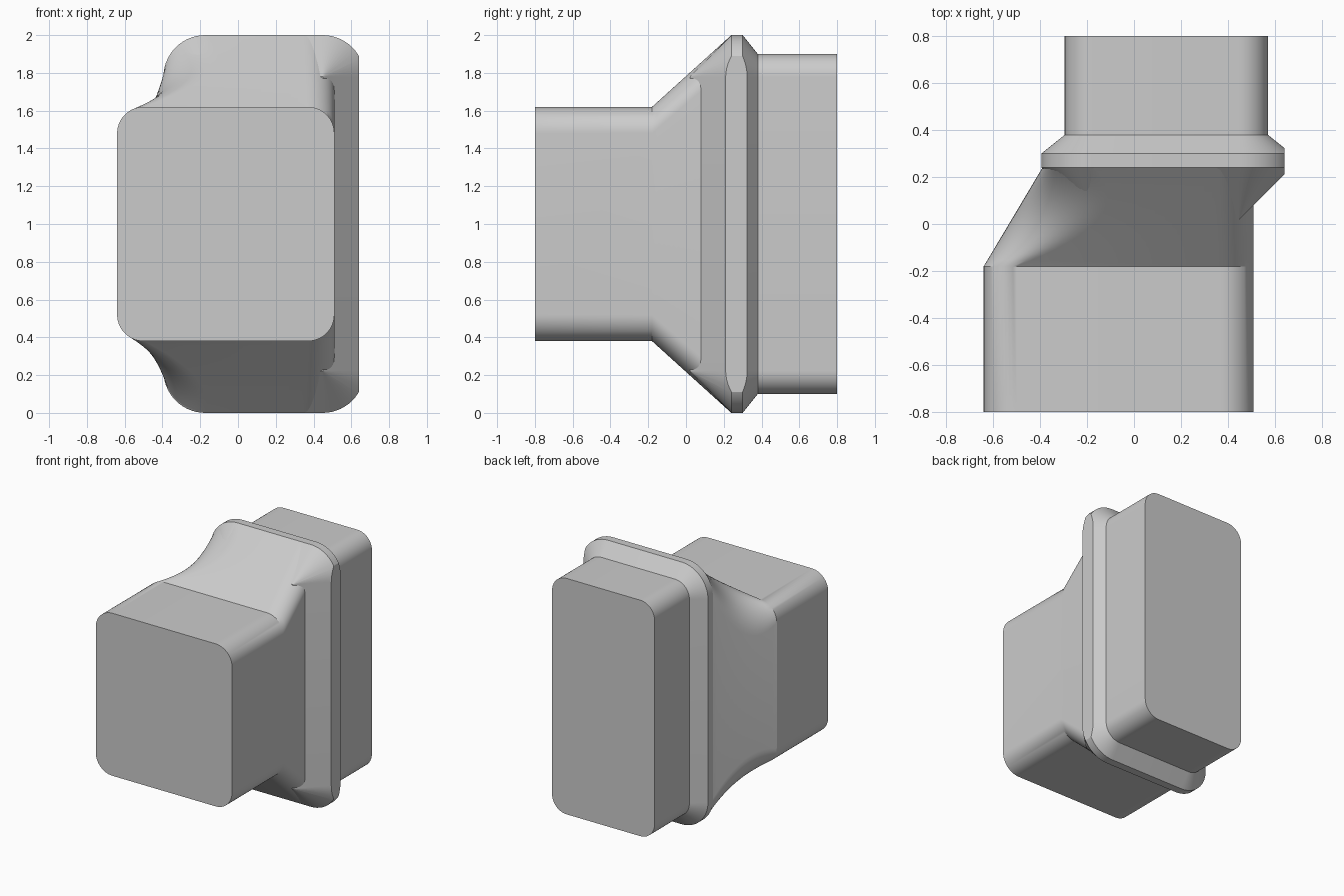
import bpy
import bmesh
import math

old = bpy.data.objects.get("Cube")
if old:
    bpy.data.objects.remove(old)

# Single plain grey
grey = bpy.data.materials.new("light grey")
grey.use_nodes = True
grey.diffuse_color = (0.6, 0.6, 0.6, 1)
grey.node_tree.nodes["Principled BSDF"].inputs["Base Color"].default_value = (0.6, 0.6, 0.6, 1)

SEGMENTS = 14


def section(y, x0, x1, z0, z1, radii):
    """Rounded rectangle; radii run top right, top left, bottom left, bottom right."""
    corners = [(x1, z1, -1, -1), (x0, z1, 1, -1), (x0, z0, 1, 1), (x1, z0, -1, 1)]
    ring = []
    for k, ((x, z, sx, sz), r) in enumerate(zip(corners, radii)):
        for i in range(SEGMENTS + 1):
            a = math.pi / 2 * (k + i / SEGMENTS)
            ring.append((x + sx * r + r * math.cos(a), y, z + sz * r + r * math.sin(a)))
    return ring


def loft(name, rings, clip_x=None):
    """Skin a row of matching rings, cap both ends and optionally trim one side."""
    bm = bmesh.new()
    loops = [[bm.verts.new(p) for p in ring] for ring in rings]
    n = len(loops[0])
    for a, b in zip(loops, loops[1:]):
        for i in range(n):
            j = (i + 1) % n
            bm.faces.new((a[i], a[j], b[j], b[i]))
    bm.faces.new(loops[0])
    bm.faces.new(loops[-1])
    if clip_x is not None:
        cut = bmesh.ops.bisect_plane(
            bm, geom=bm.verts[:] + bm.edges[:] + bm.faces[:],
            plane_co=(clip_x, 0, 0), plane_no=(1, 0, 0), clear_outer=True)
        edges = [e for e in cut["geom_cut"] if isinstance(e, bmesh.types.BMEdge)]
        bmesh.ops.edgeloop_fill(bm, edges=edges)
    bmesh.ops.recalc_face_normals(bm, faces=bm.faces[:])
    mesh = bpy.data.meshes.new(name)
    bm.to_mesh(mesh)
    bm.free()
    mesh.materials.append(grey)
    ob = bpy.data.objects.new(name, mesh)
    bpy.context.collection.objects.link(ob)
    bpy.ops.object.select_all(action='DESELECT')
    ob.select_set(True)
    bpy.context.view_layer.objects.active = ob
    bpy.ops.object.shade_smooth_by_angle(angle=math.radians(28))
    return ob


def mix(a, b, t):
    return a + (b - a) * t


# Front duct with its transition, softened at the corners halfway along
front_rings = [section(-0.8, -0.64, 0.51, 0.38, 1.62, [0.14] * 4)]
STEPS = 16
extra = (0.0, 0.19, 0.11, 0.0)
end_radii = (0.16, 0.22, 0.22, 0.16)
for s in range(STEPS + 1):
    t = s / STEPS
    radii = [mix(0.14, r, t) + e * 4 * t * (1 - t) for r, e in zip(end_radii, extra)]
    front_rings.append(section(mix(-0.18, 0.24, t), mix(-0.64, -0.39, t), 0.51,
                               mix(0.38, 0, t), mix(1.62, 2, t), radii))
loft("front_duct", front_rings)


# Bevelled flange and rear duct, trimmed flat on the left side
def rear(y, grow):
    return section(y, -0.295 - grow, 0.57 + grow, 0.1 - grow, 1.9 + grow, [0.122 + grow] * 4)


loft("flange_and_rear_duct",
     [rear(0.02, -0.12), rear(0.24, 0.1), rear(0.3, 0.1), rear(0.38, 0), rear(0.8, 0)],
     clip_x=0.64)
